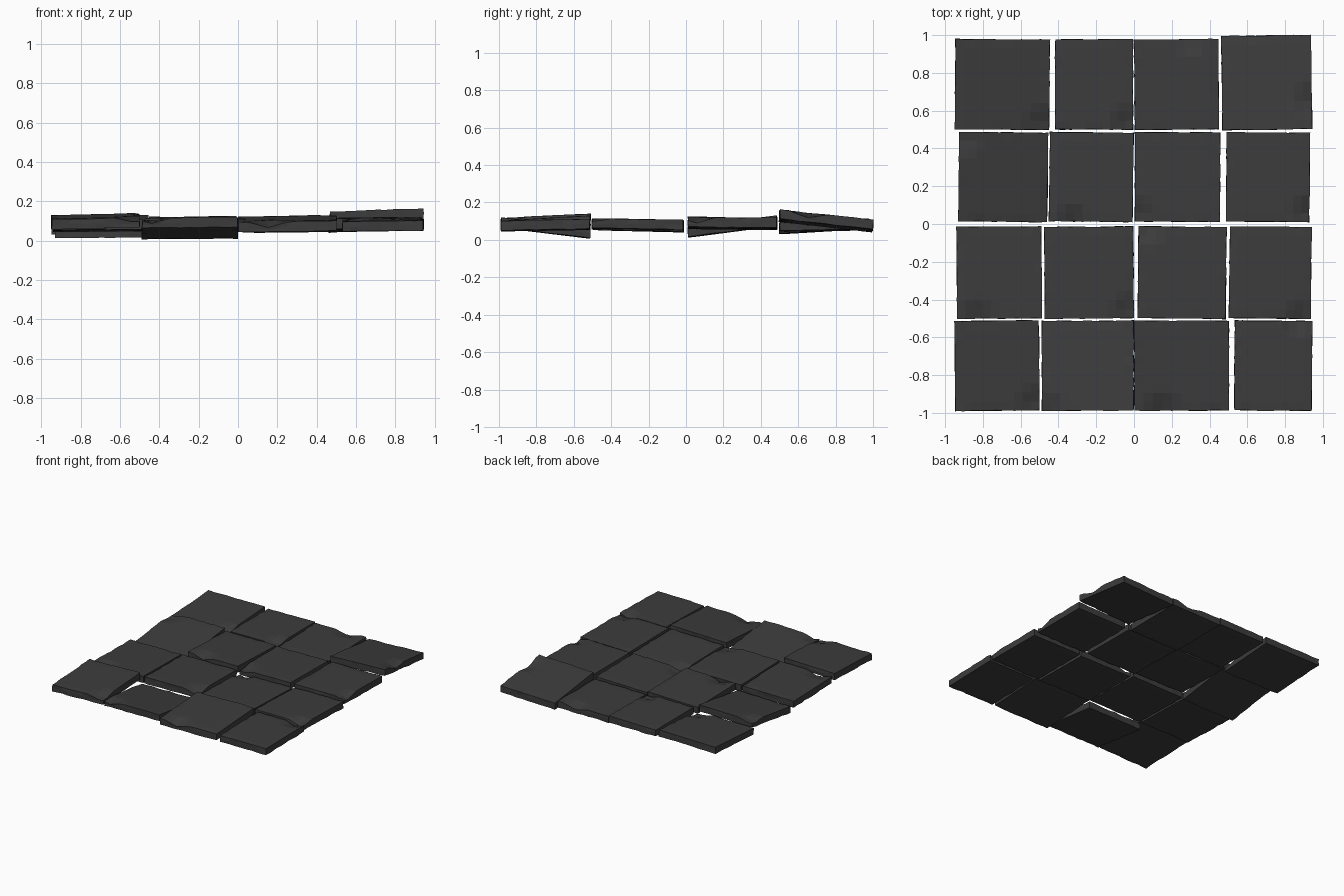
import bpy, bmesh, random
from mathutils import Vector

random.seed(4)
THICK = 0.055

stone = bpy.data.materials.new("dark_slate")
stone.diffuse_color = (0.045, 0.045, 0.045, 1)

# Rows of slabs: (y front, y back), then per slab:
# x left, x right, top height at front, at back, rise left to right, chip u, chip v
ROWS = [
    ((-0.99, -0.51), [
        (-0.95, -0.50, .115, .137, .010, .95, .05),
        (-0.49, 0.00, .120, .062, .003, .10, .00),
        (0.00, 0.505, .100, .128, .008, .30, .00),
        (0.53, 0.945, .102, .110, .005, .80, 1.0)]),
    ((-0.502, -0.012), [
        (-0.94, -0.487, .110, .100, .004, .25, .00),
        (-0.476, 0.00, .115, .106, .004, .95, .05),
        (0.02, 0.49, .108, .096, .004, .08, 1.0),
        (0.503, 0.94, .115, .106, .004, .90, .00)]),
    ((0.01, 0.487), [
        (-0.93, -0.455, .068, .130, .004, .05, .95),
        (-0.45, -0.003, .125, .112, .004, .30, .00),
        (0.003, 0.458, .115, .110, .006, .05, .05),
        (0.487, 0.932, .120, .116, .006, 1.0, .10)]),
    ((0.498, 0.98), [
        (-0.95, -0.445, .086, .115, .004, .95, .05),
        (-0.42, -0.003, .110, .110, .004, .92, .05),
        (0.00, 0.45, .100, .108, .006, .65, 1.0),
        (0.463, 0.942, .158, .102, .016, 1.0, .30)]),
]


def slab(name, y0, y1, x0, x1, zf, zb, roll, cu, cv):
    bm = bmesh.new()
    bmesh.ops.create_cube(bm, size=1)
    # finer along the plan, one worn band round the rim
    flat = [e for e in bm.edges if abs((e.verts[0].co - e.verts[1].co).z) < .1]
    bmesh.ops.subdivide_edges(bm, edges=flat, cuts=9, use_grid_fill=True)
    rim = [e for e in bm.edges if abs((e.verts[0].co - e.verts[1].co).z) > .5]
    bmesh.ops.subdivide_edges(bm, edges=rim, cuts=1)
    skew = random.uniform(-.004, .004)
    for v in bm.verts:
        u, w, h = v.co.x + .5, v.co.y + .5, v.co.z + .5
        edge = min(u, 1 - u, w, 1 - w) < .01
        x, y = x0 + (x1 - x0) * u, y0 + (y1 - y0) * w
        z = zf + (zb - zf) * w + roll * (u - .5) - THICK * (1 - h)
        # chipped rim
        d = ((u - cu) ** 2 + (w - cv) ** 2) ** .5
        chip = max(0, 1 - d / .22) * .03 * h
        z -= chip
        if edge:
            wear = random.uniform(0, .006)
            x -= (u - .5) * wear * 1.5
            y -= (w - .5) * wear * 1.5
            z -= wear * .6 * (2 * h - 1)
        x += skew * (w - .5) * 2
        y += skew * (.5 - u) * 2
        v.co = Vector((x, y, max(z, 0)))
    bmesh.ops.recalc_face_normals(bm, faces=bm.faces)
    mesh = bpy.data.meshes.new(name)
    bm.to_mesh(mesh)
    bm.free()
    mesh.materials.append(stone)
    ob = bpy.data.objects.new(name, mesh)
    bpy.context.collection.objects.link(ob)


# Four by four paving of tilted slabs
for r, ((y0, y1), slabs) in enumerate(ROWS, 1):
    for c, s in enumerate(slabs, 1):
        back = 1.0 if (r, c) == (4, 4) else y1
        slab(f"paving_slab_row{r}_{c}", y0, back, *s)
